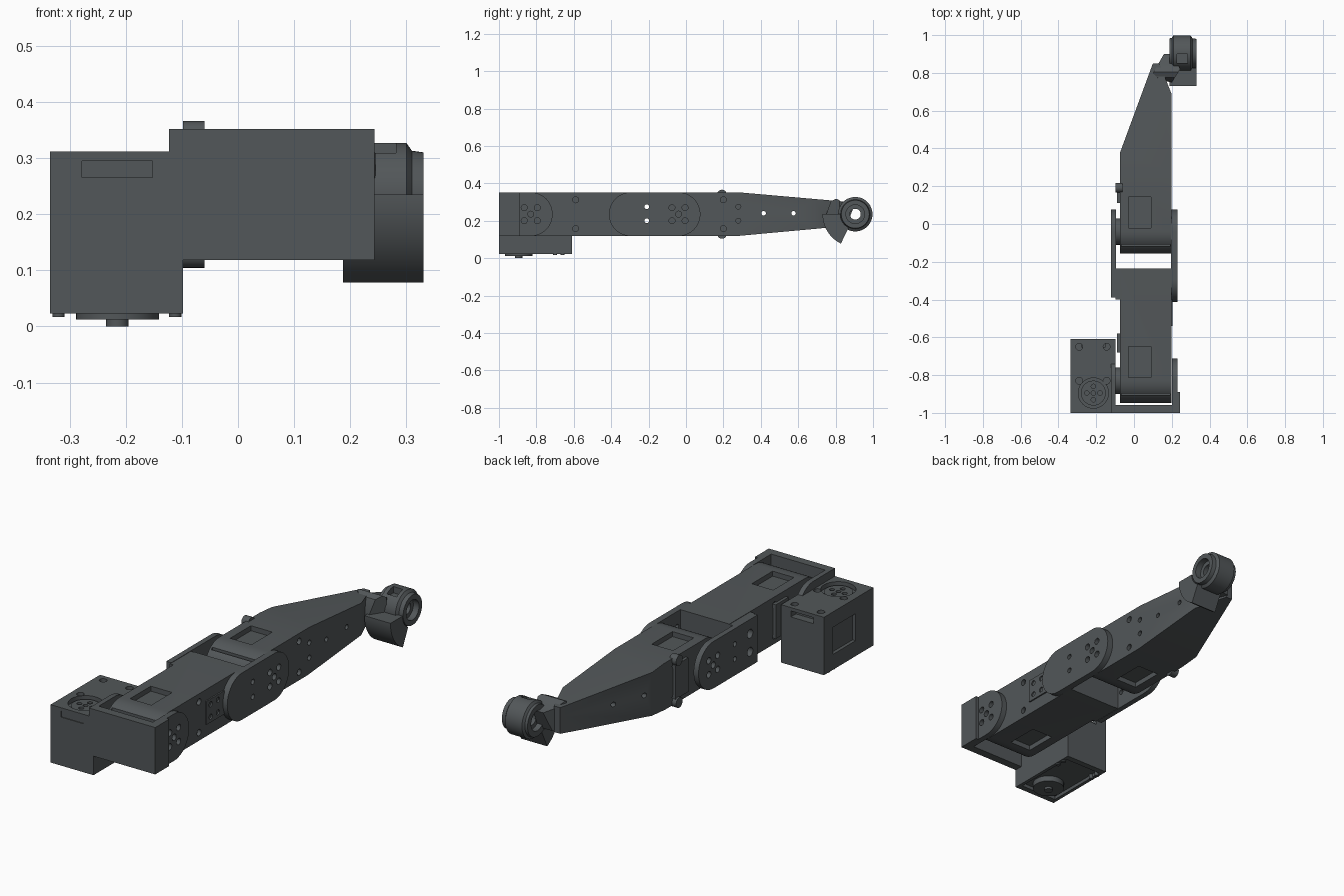
import bpy, bmesh
from math import sin, cos, pi

if "Cube" in bpy.data.objects:
    bpy.data.objects.remove(bpy.data.objects["Cube"])

grey = bpy.data.materials.new("dark_grey")
grey.use_nodes = True
COLOR = (0.085, 0.095, 0.1, 1)
grey.diffuse_color = COLOR
grey.node_tree.nodes["Principled BSDF"].inputs["Base Color"].default_value = COLOR

MID, R = 0.235, 0.117          # height of the joint axes, half height of the links
LOW, HIGH = MID - R, MID + R
JOINTS = (-0.83, -0.04)        # y of the two joint axes


def finish(name, bm):
    bmesh.ops.recalc_face_normals(bm, faces=bm.faces)
    mesh = bpy.data.meshes.new(name)
    bm.to_mesh(mesh)
    bm.free()
    mesh.materials.append(grey)
    ob = bpy.data.objects.new(name, mesh)
    bpy.context.collection.objects.link(ob)
    return ob


def prism(name, pts, axis, a, b):
    """Extrude a 2D outline along an axis; X uses (y, z), Z uses (x, y)."""
    place = {"X": lambda p, t: (t, p[0], p[1]),
             "Z": lambda p, t: (p[0], p[1], t)}[axis]
    bm = bmesh.new()
    lo = [bm.verts.new(place(p, a)) for p in pts]
    hi = [bm.verts.new(place(p, b)) for p in pts]
    bm.faces.new(lo)
    bm.faces.new(hi)
    n = len(pts)
    for i in range(n):
        j = (i + 1) % n
        bm.faces.new((lo[i], lo[j], hi[j], hi[i]))
    return finish(name, bm)


def box(name, x0, x1, y0, y1, z0, z1):
    return prism(name, [(x0, y0), (x1, y0), (x1, y1), (x0, y1)], "Z", z0, z1)


def arc(c, d, r, start, end, n=24):
    return [(c + r * cos(start + (end - start) * i / n),
             d + r * sin(start + (end - start) * i / n)) for i in range(n + 1)]


def cyl(name, c, d, r, axis, a, b, n=32):
    return prism(name, arc(c, d, r, 0, 2 * pi, n)[:-1], axis, a, b)


def carve(ob, cutters, op="DIFFERENCE"):
    """Apply booleans and drop the cutters."""
    bpy.context.view_layer.objects.active = ob
    for c in cutters:
        c.hide_render = True
        m = ob.modifiers.new("cut", "BOOLEAN")
        m.operation, m.solver, m.object = op, "EXACT", c
        bpy.ops.object.modifier_apply(modifier=m.name)
        bpy.data.objects.remove(c)
    return ob


def holes(points, r, axis, a, b):
    return [cyl("hole", p, q, r, axis, a, b, 16) for p, q in points]


def horn_holes(y, a, b):
    pts = [(y + s * 0.035, MID + t * 0.035) for s in (-1, 1) for t in (-1, 1)]
    return holes(pts + [(y, MID)], 0.016, "X", a, b)


def link_cutters(y):
    """Pockets, cover slots and screw holes shared by both links."""
    cuts = []
    for z in (LOW, HIGH):
        cuts.append(box("pocket", -0.028, 0.09, y + 0.018, y + 0.182, z - 0.025, z + 0.025))
        cuts.append(box("slot", -0.066, 0.19, y - 0.078, y - 0.068, z - 0.06, z + 0.06))
    screws = [(y + 0.24, MID + s * 0.077) for s in (-1, 1)]
    cuts += holes(screws, 0.016, "X", 0.18, 0.22)
    cuts += holes(screws, 0.016, "X", -0.1, -0.06)
    return cuts


def rounded_front(y):
    return arc(y, MID, R, pi / 2, 3 * pi / 2)


# Base motor housing
base = box("base_housing", -0.335, -0.098, -1, -0.61, 0.023, 0.312)
corners = [(x, y) for x in (-0.29, -0.145) for y in (-0.65, -0.83)]
carve(base, holes(corners, 0.018, "Z", 0.29, 0.33) + [
    cyl("horn_well", -0.215, -0.895, 0.08, "Z", 0.29, 0.33),
    box("rear_slot", -0.278, -0.152, -0.65, -0.6, 0.265, 0.295),
    box("front_slot", -0.278, -0.152, -1.01, -0.996, 0.265, 0.295),
    box("side_window", -0.345, -0.318, -0.86, -0.68, 0.1, 0.235),
    box("bottom_well", -0.318, -0.115, -0.97, -0.64, 0.01, 0.04)])
top_horn = cyl("base_top_horn", -0.215, -0.895, 0.066, "Z", 0.28, 0.3)
star = [(-0.215 + s * 0.035, -0.895 + t * 0.035) for s, t in ((0, 0), (1, 0), (-1, 0), (0, 1), (0, -1))]
carve(top_horn, holes(star, 0.012, "Z", 0.29, 0.31))
cyl("base_bottom_horn", -0.215, -0.895, 0.074, "Z", 0.012, 0.05)
cyl("base_bottom_hub", -0.215, -0.895, 0.02, "Z", 0, 0.02)
for x in (-0.32, -0.112):
    for y in (-0.66, -0.7):
        cyl("base_foot", x, y, 0.011, "Z", 0.017, 0.05, 16)

# Shoulder bracket: front plate, side block and two rounded arms
box("bracket_front", -0.123, 0.243, -1, -0.958, LOW, HIGH)
box("bracket_side", 0.2, 0.243, -1, -0.89, LOW, HIGH)
y = JOINTS[0]
arm_outline = [(-0.99, HIGH), (-0.99, LOW)] + arc(y, MID, R, -pi / 2, pi / 2)
for side, a, b in (("left", 0.2, 0.229), ("right", -0.123, -0.098)):
    carve(prism(f"bracket_arm_{side}", arm_outline, "X", a, b), horn_holes(y, a - 0.01, b + 0.01))

# Lower link
lower = prism("lower_link", rounded_front(y) + [(-0.235, LOW), (-0.235, HIGH)], "X", -0.075, 0.198)
carve(lower, link_cutters(y))
box("lower_link_spacer", -0.097, -0.07, -0.4, -0.235, LOW + 0.002, HIGH - 0.002)
plate = box("lower_link_side_plate", 0.19, 0.205, -0.54, -0.4, 0.18, 0.297)
carve(plate, holes([(p, q) for p in (-0.508, -0.45) for q in (0.208, 0.27)], 0.013, "X", 0.195, 0.21))

# Elbow arms, one on each side of the gap
y = JOINTS[1]
back_end = arc(y, MID, R, -pi / 2, pi / 2)
stadium = back_end + arc(-0.295, MID, R, pi / 2, 3 * pi / 2)
square_end = back_end + [(-0.39, HIGH), (-0.39, LOW)]
for side, pts, a, b in (("left", stadium, 0.196, 0.229), ("right", square_end, -0.123, -0.096)):
    arm = prism(f"elbow_arm_{side}", pts, "X", a, b)
    carve(arm, horn_holes(y, a - 0.01, b + 0.01)
          + holes([(-0.21, 0.2), (-0.21, 0.275)], 0.013, "X", a - 0.01, b + 0.01))
carve(bpy.data.objects["elbow_arm_right"],
      holes([(-0.33, 0.19), (-0.33, 0.28)], 0.022, "X", -0.13, -0.085))

# Upper link: side profile intersected with the tapering plan
upper = prism("upper_link", rounded_front(y) + [
    (0.27, LOW), (0.75, 0.162), (0.85, 0.172), (0.85, 0.302), (0.28, HIGH)], "X", -0.075, 0.198)
plan = prism("plan", [(-0.08, -0.2), (0.21, -0.2), (0.21, 0.66), (0.135, 0.85),
                      (0.1, 0.85), (-0.075, 0.375), (-0.08, 0.375)], "Z", 0, 0.5)
carve(upper, [plan], "INTERSECT")
carve(upper, link_cutters(y)
      + holes([(0.415, 0.24), (0.575, 0.24)], 0.012, "X", -0.2, 0.3)
      + holes([(0.28, 0.2), (0.28, 0.275)], 0.013, "X", 0.18, 0.22))
for z in (MID - 0.105, MID + 0.105):
    cyl("upper_link_lug", 0.192, z, 0.026, "X", -0.098, -0.06, 20)

# Motor horns and cover strips on the right face of each link
for name, y in zip(("shoulder", "elbow"), JOINTS):
    cyl(f"{name}_horn", y, MID, 0.07, "X", -0.1, -0.07)
    box(f"{name}_cover", -0.09, -0.07, y + 0.15, y + 0.25, 0.15, 0.32)

# Wrist neck, quarter guard and roller
NECK, WY, WX0, WX1 = 0.318, 0.905, 0.187, 0.331
neck = prism("wrist_neck", [(0.73, 0.18), (0.86, 0.18), (0.9, 0.28), (0.85, 0.29),
                            (0.805, NECK), (0.775, 0.305)], "X", 0.08, 0.245)
neck_plan = prism("neck_plan", [(0.1, 0.8), (0.13, 0.85), (0.17, 0.92), (0.2, 0.92),
                                (0.245, 0.82), (0.2, 0.75), (0.14, 0.76)], "Z", 0, 0.5)
carve(neck, [neck_plan], "INTERSECT")
prism("wrist_guard", arc(WY, MID, 0.175, pi, 1.355 * pi)
      + arc(WY, MID, 0.08, 1.355 * pi, pi), "X", WX0, WX1)


def roller():
    """Lathe the chamfered ring around the wrist axis."""
    profile = [(WX0, 0.05), (WX0, 0.078), (0.2, 0.08), (0.208, 0.092), (0.3, 0.092),
               (0.31, 0.078), (WX1, 0.075), (WX1, 0.05), (0.3, 0.05), (0.3, 0.029),
               (0.215, 0.029), (0.215, 0.05)]
    bm = bmesh.new()
    n = 48
    rings = [[bm.verts.new((x, WY + r * cos(2 * pi * i / n), MID + r * sin(2 * pi * i / n)))
              for x, r in profile] for i in range(n)]
    m = len(profile)
    for i in range(n):
        p, q = rings[i], rings[(i + 1) % n]
        for k in range(m):
            bm.faces.new((p[k], p[(k + 1) % m], q[(k + 1) % m], q[k]))
    return finish("wrist_roller", bm)


carve(roller(), [box("roller_window", 0.228, 0.282, 0.85, 0.9, 0.295, 0.35)])

# Smooth the round surfaces, keep edges sharp
for ob in bpy.context.scene.objects:
    if ob.type == "MESH" and grey.name in ob.data.materials:
        bpy.ops.object.select_all(action="DESELECT")
        ob.select_set(True)
        bpy.context.view_layer.objects.active = ob
        bpy.ops.object.shade_smooth_by_angle(angle=0.5)
